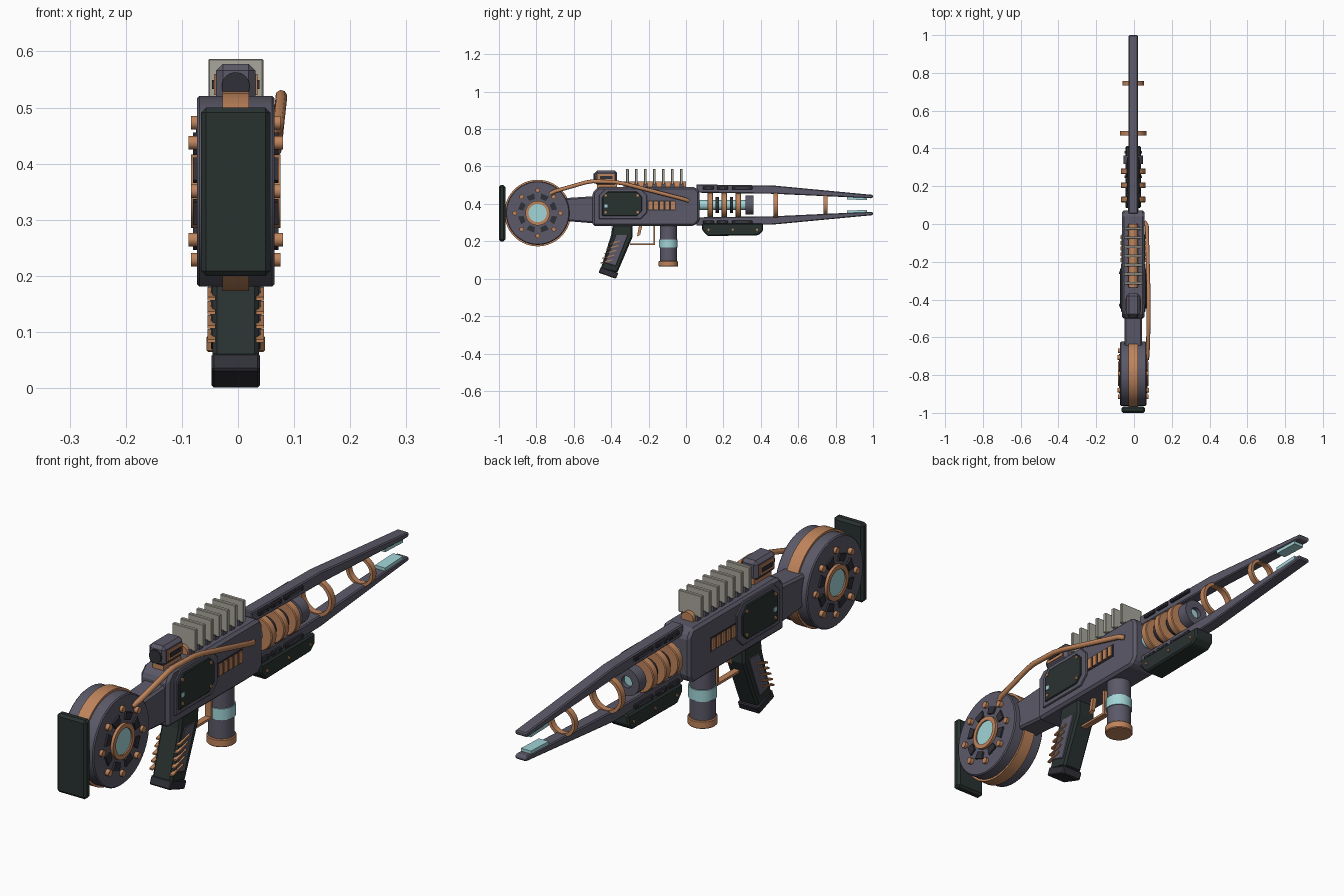
import bpy, bmesh, math
from mathutils import Vector

if "Cube" in bpy.data.objects:
    bpy.data.objects.remove(bpy.data.objects["Cube"])

CX = -0.004          # symmetry plane of the gun
AXIS_Z = 0.394       # barrel axis height


def material(name, rgb):
    m = bpy.data.materials.new(name)
    m.diffuse_color = (*rgb, 1)
    m.use_nodes = True
    m.node_tree.nodes["Principled BSDF"].inputs["Base Color"].default_value = m.diffuse_color
    return m


SLATE = material("slate metal", (0.105, 0.10, 0.138))
COPPER = material("copper", (0.52, 0.23, 0.105))
GREEN = material("dark green rubber", (0.022, 0.032, 0.030))
BLACK = material("dark metal", (0.03, 0.03, 0.04))
CYAN = material("cyan glow", (0.36, 0.66, 0.68))
BEIGE = material("pale fin metal", (0.40, 0.39, 0.33))


def finish(name, bm, mat, bevel=0.0, smooth=False):
    bmesh.ops.recalc_face_normals(bm, faces=bm.faces)
    me = bpy.data.meshes.new(name)
    bm.to_mesh(me)
    bm.free()
    ob = bpy.data.objects.new(name, me)
    bpy.context.collection.objects.link(ob)
    me.materials.append(mat)
    if bevel:
        b = ob.modifiers.new("bevel", 'BEVEL')
        b.width, b.segments, b.limit_method = bevel, 1, 'ANGLE'
    if smooth:
        bpy.ops.object.select_all(action='DESELECT')
        ob.select_set(True)
        bpy.context.view_layer.objects.active = ob
        bpy.ops.object.shade_smooth_by_angle(angle=math.radians(35))
    return ob


def slab(name, pts, x0, x1, mat, bevel=0.0):
    """Side profile of (y, z) points extruded from x0 to x1, relative to the plane."""
    bm = bmesh.new()
    f = bm.faces.new([bm.verts.new((CX + x0, y, z)) for y, z in pts])
    ext = bmesh.ops.extrude_face_region(bm, geom=[f])
    vs = [g for g in ext["geom"] if isinstance(g, bmesh.types.BMVert)]
    bmesh.ops.translate(bm, verts=vs, vec=(x1 - x0, 0, 0))
    return finish(name, bm, mat, bevel)


def box(name, x, y, z, mat, bevel=0.0):
    return slab(name, [(y[0], z[0]), (y[1], z[0]), (y[1], z[1]), (y[0], z[1])], x[0], x[1], mat, bevel)


def lathe(name, profile, origin, axis, mat, n=32, closed=False):
    """Spin (radius, distance along axis) points around an axis."""
    bm = bmesh.new()
    q = Vector((0, 0, 1)).rotation_difference(Vector(axis))
    rings = []
    for r, h in profile:
        ring = []
        for i in range(n):
            a = math.tau * (i + 0.5) / n
            ring.append(bm.verts.new(Vector(origin) + q @ Vector((r * math.cos(a), r * math.sin(a), h))))
        rings.append(ring)
    pairs = list(zip(rings, rings[1:]))
    if closed:
        pairs.append((rings[-1], rings[0]))
    else:
        bm.faces.new(rings[0])
        bm.faces.new(rings[-1])
    for a, b in pairs:
        for i in range(n):
            j = (i + 1) % n
            bm.faces.new((a[i], a[j], b[j], b[i]))
    return finish(name, bm, mat, smooth=True)


def rod(name, r, h0, h1, origin, axis, mat, n=32, c=0.0):
    prof = [(r, h0), (r, h1)] if not c else [(r - c, h0), (r, h0 + c), (r, h1 - c), (r - c, h1)]
    return lathe(name, prof, origin, axis, mat, n)


def ring(name, r_in, r_out, h0, h1, origin, axis, mat, n=32):
    return lathe(name, [(r_in, h0), (r_out, h0), (r_out, h1), (r_in, h1)], origin, axis, mat, n, True)


def tube(name, pts, r, mat):
    cu = bpy.data.curves.new(name, 'CURVE')
    cu.dimensions, cu.bevel_depth, cu.bevel_resolution, cu.use_fill_caps = '3D', r, 2, True
    sp = cu.splines.new('POLY')
    sp.points.add(len(pts) - 1)
    for p, co in zip(sp.points, pts):
        p.co = (*co, 1)
    ob = bpy.data.objects.new(name, cu)
    bpy.context.collection.objects.link(ob)
    cu.materials.append(mat)
    return ob


X, Y, Z = (1, 0, 0), (0, 1, 0), (0, 0, 1)

# Butt pad
box("butt_pad", (-0.062, 0.062), (-1.0, -0.966), (0.20, 0.50), GREEN, 0.009)

# Drum stock with copper band
WY, WZ = -0.793, 0.351
drum = (CX, WY, WZ)
rod("drum", 0.170, -0.069, 0.069, drum, X, SLATE, 48, 0.004)
rod("drum_band", 0.178, -0.024, 0.024, drum, X, COPPER, 48)
for s in (-1, 1):
    ax = (s, 0, 0)
    ring("hub_ring", 0.049, 0.066, 0.06, 0.080, drum, ax, COPPER)
    rod("hub_lens", 0.050, 0.06, 0.075, drum, ax, CYAN)
    for i in range(8):
        a = math.tau * i / 8
        rod("drum_bolt", 0.0125, 0.06, 0.080 if i % 2 == 0 else 0.084,
            (CX, WY + 0.122 * math.cos(a), WZ + 0.122 * math.sin(a)), ax, COPPER, 12)
        a += math.tau / 16
        block = []
        for r, w in ((0.076, 0.016), (0.104, 0.022), (0.104, -0.022), (0.076, -0.016)):
            block.append((WY + r * math.cos(a) - w * math.sin(a), WZ + r * math.sin(a) + w * math.cos(a)))
        slab("drum_block", block, s * 0.06, s * 0.076, BLACK)

# Neck and receiver
slab("stock_neck", [(-0.66, 0.31), (-0.48, 0.295), (-0.48, 0.442), (-0.66, 0.43)], -0.046, 0.046, SLATE, 0.008)
slab("receiver", [(-0.50, 0.283), (0.045, 0.283), (0.072, 0.31), (0.072, 0.465), (0.05, 0.49),
                  (-0.47, 0.49), (-0.50, 0.46)], -0.06, 0.06, SLATE, 0.010)

# Side panels, vents
def cut_plate(y0, y1, z0, z1, c):
    return [(y0, z0), (y1 - c, z0), (y1, z0 + c), (y1, z1 - c), (y1 - c, z1), (y0 + c, z1), (y0, z1 - c)]

for s in (-1, 1):
    slab("panel_frame", cut_plate(-0.465, -0.208, 0.318, 0.482, 0.035), s * 0.055, s * 0.066, SLATE, 0.003)
    slab("side_panel", cut_plate(-0.448, -0.235, 0.335, 0.465, 0.028), s * 0.06, s * 0.071, GREEN, 0.003)
    for y in (-0.43, -0.258):
        for z in (0.355, 0.445):
            rod("panel_bolt", 0.007, 0.06, 0.075, (CX, y, z), (s, 0, 0), COPPER, 10)
    box("panel_light", (s * 0.06, s * 0.073), (-0.437, -0.42), (0.38, 0.396), CYAN)
    box("vent_recess", (s * 0.055, s * 0.062), (-0.205, -0.055), (0.365, 0.418), BLACK)
    for i in range(5):
        y = -0.19 + i * 0.030
        box("vent_bar", (s * 0.055, s * 0.067), (y - 0.010, y + 0.010), (0.370, 0.413), COPPER)

# Rear sight
box("sight_base", (-0.024, 0.024), (-0.475, -0.37), (0.48, 0.515), COPPER)
box("sight_body", (-0.035, 0.035), (-0.488, -0.368), (0.503, 0.578), SLATE, 0.012)
rod("sight_lens", 0.025, 0.0, 0.012, (CX, -0.482, 0.538), (0, -1, 0), BLACK, 24)
for s in (-1, 1):
    box("sight_frame", (s * 0.03, s * 0.039), (-0.472, -0.382), (0.522, 0.560), COPPER)
    box("sight_slot", (s * 0.03, s * 0.042), (-0.460, -0.394), (0.533, 0.549), BLACK)

# Cooling fins on a copper core
rod("fin_core", 0.026, -0.335, 0.0, (CX, 0, 0.495), Y, COPPER, 24)
for i in range(7):
    y = -0.313 + i * 0.048
    box("cooling_fin", (-0.049, 0.049), (y - 0.007, y + 0.007), (0.503, 0.587), BEIGE, 0.002)
    box("fin_clamp", (-0.034, 0.034), (y - 0.011, y + 0.011), (0.48, 0.508), SLATE)

# Side cable
tube("side_cable", [(0.062, -0.725, 0.455), (0.072, -0.70, 0.468), (0.077, -0.54, 0.514), (0.077, -0.50, 0.521),
                    (0.077, -0.38, 0.517), (0.076, -0.33, 0.508), (0.068, -0.01, 0.425), (0.055, 0.012, 0.417)],
     0.0105, COPPER)

# Pistol grip
slab("grip", [(-0.39, 0.30), (-0.285, 0.30), (-0.285, 0.225), (-0.368, 0.03), (-0.457, 0.05), (-0.40, 0.235)],
     -0.041, 0.041, GREEN, 0.008)
slab("grip_cap", [(-0.468, 0.032), (-0.375, 0.0), (-0.362, 0.03), (-0.455, 0.063)], -0.043, 0.043, BLACK, 0.004)
for s in (-1, 1):
    slab("grip_panel", [(-0.375, 0.235), (-0.31, 0.235), (-0.375, 0.068), (-0.434, 0.085)],
         s * 0.036, s * 0.044, SLATE, 0.002)
    for i in range(5):
        y, z = -0.384 - i * 0.010, 0.195 - i * 0.025
        slab("grip_rib", [(y - 0.032, z - 0.014), (y + 0.032, z + 0.004), (y + 0.032, z + 0.010), (y - 0.032, z - 0.008)],
             s * 0.036, s * 0.050, COPPER)

# Trigger and guard
box("guard_front", (-0.012, 0.012), (-0.175, -0.165), (0.18, 0.29), COPPER)
box("guard_bottom", (-0.012, 0.012), (-0.30, -0.165), (0.18, 0.189), COPPER)
slab("trigger", [(-0.25, 0.29), (-0.232, 0.29), (-0.245, 0.235), (-0.262, 0.225)], -0.008, 0.008, COPPER)

# Vertical canister
can = (CX, -0.094, 0)
rod("canister", 0.046, 0.08, 0.29, can, Z, SLATE)
rod("canister_glow", 0.050, 0.167, 0.210, can, Z, CYAN)
rod("canister_cap", 0.052, 0.064, 0.094, can, Z, COPPER, c=0.003)

# Twin rails, mirrored about the barrel axis
for s, side in ((1, "upper"), (-1, "lower")):
    def up(pts):
        return [(y, AXIS_Z + s * h) for y, h in pts]
    slab(side + "_rail", up([(0.055, 0.066), (0.47, 0.060), (0.99, 0.036), (1.0, 0.040), (1.0, 0.054),
                             (0.47, 0.104), (0.055, 0.110)]), -0.024, 0.024, SLATE, 0.004)
    slab(side + "_emitter", up([(0.86, 0.030), (0.968, 0.026), (0.968, 0.042), (0.86, 0.046)]), -0.021, 0.021, CYAN)
    for y0, y1 in ((0.09, 0.15), (0.165, 0.225), (0.245, 0.355)):
        slab(side + "_rail_slot", up([(y0, 0.083), (y1, 0.083), (y1, 0.100), (y0, 0.100)]), -0.033, 0.033, BLACK, 0.003)
        slab(side + "_rail_stud", up([(y0 + 0.02, 0.088), (y1 - 0.02, 0.088), (y1 - 0.02, 0.094), (y0 + 0.02, 0.094)]),
             -0.036, 0.036, SLATE)

# Under-barrel housing
slab("under_housing", [(0.085, 0.295), (0.085, 0.262), (0.115, 0.228), (0.385, 0.232), (0.412, 0.255), (0.412, 0.295)],
     -0.042, 0.042, GREEN, 0.006)
for s in (-1, 1):
    for y in (0.12, 0.25, 0.38):
        rod("housing_bolt", 0.006, 0.035, 0.046, (CX, y, 0.262), (s, 0, 0), COPPER, 10)

# Barrel with coils
axis = (CX, 0, AXIS_Z)
rod("barrel_core", 0.027, 0.06, 0.345, axis, Y, CYAN)
for y in (0.130, 0.205, 0.280):
    rod("coil_ring", 0.066, y - 0.015, y + 0.015, axis, Y, COPPER, c=0.003)
for y in (0.168, 0.243):
    rod("coil_spacer", 0.042, y - 0.009, y + 0.009, axis, Y, BLACK)
ring("barrel_nozzle", 0.022, 0.052, 0.318, 0.362, axis, Y, SLATE)
ring("large_hoop", 0.057, 0.070, 0.468, 0.492, axis, Y, COPPER)
ring("small_hoop", 0.045, 0.057, 0.734, 0.756, axis, Y, COPPER)
